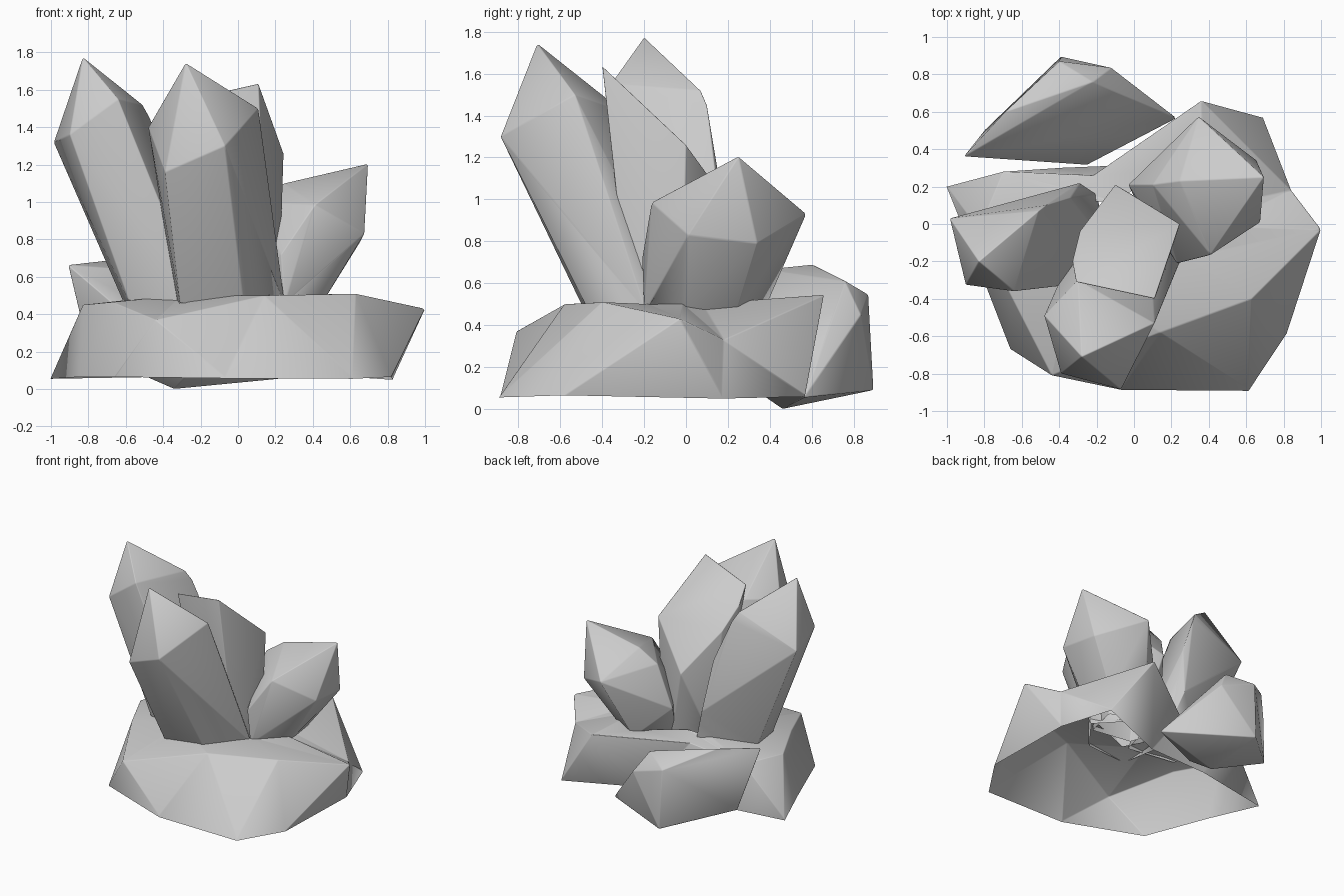
import bpy
import bmesh
import math

cube = bpy.data.objects.get("Cube")
if cube:
    bpy.data.objects.remove(cube, do_unlink=True)

stone = bpy.data.materials.new("pale_grey_stone")
stone.use_nodes = True
GREY = (0.6, 0.6, 0.6, 1.0)
stone.diffuse_color = GREY
stone.node_tree.nodes["Principled BSDF"].inputs["Base Color"].default_value = GREY

FOOT_Z = 0.46
PLATEAU_Z = 0.5


def finish(name, bm):
    """Turn a bmesh into a softly worn, smooth shaded stone object."""
    bmesh.ops.recalc_face_normals(bm, faces=bm.faces)
    mesh = bpy.data.meshes.new(name)
    bm.to_mesh(mesh)
    bm.free()
    mesh.materials.append(stone)
    obj = bpy.data.objects.new(name, mesh)
    bpy.context.collection.objects.link(obj)
    bevel = obj.modifiers.new("worn_edges", "BEVEL")
    bevel.width = 0.006
    bevel.segments = 2
    bevel.limit_method = "ANGLE"
    bevel.angle_limit = math.radians(12)
    mesh.shade_smooth()
    return obj


def convex_stone(points):
    """Convex body spanned by its corner points."""
    bm = bmesh.new()
    verts = [bm.verts.new(p) for p in points]
    hull = bmesh.ops.convex_hull(bm, input=verts)
    loose = {v for v in hull["geom_interior"] + hull["geom_unused"]
             if isinstance(v, bmesh.types.BMVert)}
    bmesh.ops.delete(bm, geom=list(loose), context="VERTS")
    bmesh.ops.dissolve_limit(bm, angle_limit=math.radians(8),
                             verts=bm.verts, edges=bm.edges)
    return bm


def crystal(name, top, shoulders, foot):
    """Pointed crystal with a ring of shoulders and an open, buried foot."""
    bm = convex_stone(top + shoulders + [(x, y, FOOT_Z) for x, y in foot])
    buried = [f for f in bm.faces
              if all(v.co.z < FOOT_Z + 0.001 for v in f.verts)]
    bmesh.ops.delete(bm, geom=buried, context="FACES")
    return finish(name, bm)


# Front crystal, leaning forward
crystal("front_crystal",
        [(-.28, -.71, 1.745)],
        [(-.48, -.49, 1.4), (-.39, -.8, 1.16), (-.07, -.885, 1.3),
         (.11, -.53, 1.5), (-.3, -.3, 1.42)],
        [(-.31, -.48), (.03, -.46), (.25, -.19), (.08, 0), (-.33, -.15)])

# Right hand crystal, leaning outward
crystal("right_crystal",
        [(-.83, -.2, 1.775)],
        [(-.985, .03, 1.32), (-.9, -.325, 1.36), (-.64, -.36, 1.55),
         (-.47, .1, 1.45), (-.51, .07, 1.52), (-.34, .14, 1.13), (-.29, .22, .73)],
        [(-.61, -.02), (-.58, -.25), (-.2, -.31), (-.15, -.1), (-.2, .16)])

# Middle crystal with a chisel shaped top sloping to the back
crystal("middle_crystal",
        [(.11, -.4, 1.635), (-.31, -.31, 1.54)],
        [(-.33, -.2, 1.43), (-.29, -.04, 1.27), (-.1, .21, .97), (.245, 0, 1.26)],
        [(.02, .14), (.22, -.02), (.16, -.27), (-.15, -.22), (-.22, .02)])

# Left hand crystal, short and wide
crystal("left_crystal",
        [(.695, .25, 1.205)],
        [(.675, .01, .83), (.41, -.165, .985), (.245, .23, 1.1),
         (.345, .575, .93), (.655, .34, .79),
         (.1, .21, 1), (-.03, .21, .68), (.23, -.21, .72)],
        [(.45, 0), (.25, -.2), (.02, .1), (.2, .37), (.42, .24)])

# Loose boulder lying against the back
finish("back_boulder", convex_stone([
    (-.91, .36, .665), (-.69, .6, .69), (-.22, .76, .61), (-.12, .835, .45),
    (-.4, .87, .545), (.23, .565, .055), (-.39, .895, .09), (-.8, .5, .2),
    (-.34, .46, 0), (-.25, .315, .1)]))

# Base rock: zigzag wall of triangles between ground corners and rim corners
ground = [(-1, .2), (-.85, -.18), (-.66, -.67), (-.07, -.885), (.61, -.885),
          (.82, -.58), (.83, .17), (.69, .57), (.1, .32), (-.4, .3)]
rim = [(-.83, -.03, .45), (-.67, -.36, .465), (-.44, -.81, .37),
       (.14, -.58, .5), (.63, -.4, .51), (1, -.03, .43), (.84, .18, .33),
       (.36, .66, .545), (-.22, .26, .48), (-.7, .28, .45)]
bm = bmesh.new()
zigzag = []
for low, high in zip(ground, rim):
    zigzag += [bm.verts.new((*low, .065)), bm.verts.new(high)]
count = len(zigzag)
for i in range(count):
    bm.faces.new([zigzag[(i + k) % count] for k in range(3)])

# Top of the base rock, rising from the rim to the opening the crystals fill
outer = zigzag[1::2]
inner = [bm.verts.new((x * .45, y * .45, PLATEAU_Z)) for x, y, z in rim]
for i in range(len(outer)):
    bm.faces.new((outer[i - 1], outer[i], inner[i - 1]))
    bm.faces.new((outer[i], inner[i], inner[i - 1]))
finish("base_rock", bm)
